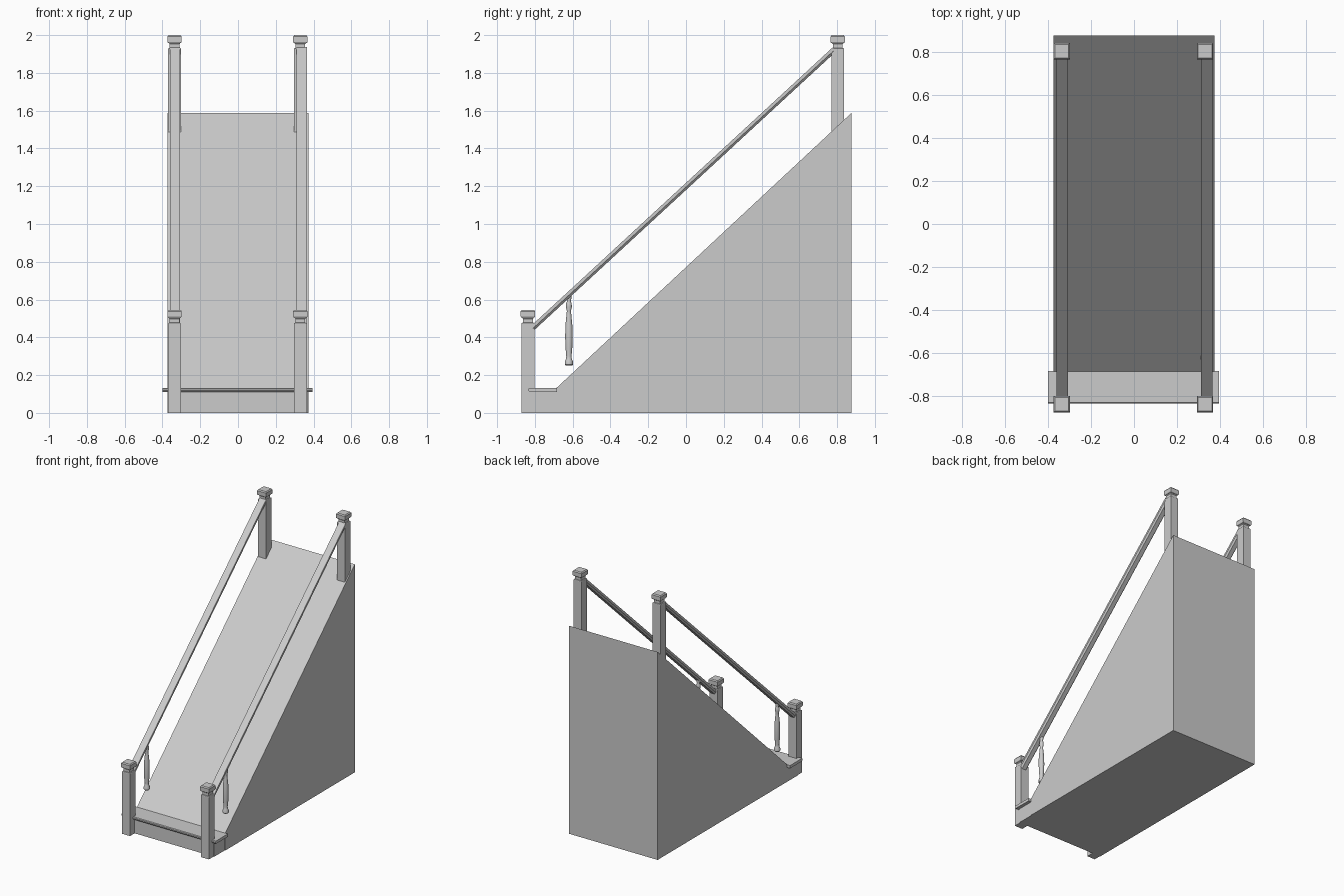
import bpy, bmesh, math
from mathutils import Vector

if "Cube" in bpy.data.objects:
    bpy.data.objects.remove(bpy.data.objects["Cube"])

grey = bpy.data.materials.new("light_grey")
grey.diffuse_color = (0.6, 0.6, 0.6, 1)
grey.use_nodes = True
grey.node_tree.nodes["Principled BSDF"].inputs["Base Color"].default_value = grey.diffuse_color


def finish(name, bm):
    bmesh.ops.recalc_face_normals(bm, faces=bm.faces)
    me = bpy.data.meshes.new(name)
    bm.to_mesh(me)
    bm.free()
    me.materials.append(grey)
    ob = bpy.data.objects.new(name, me)
    bpy.context.collection.objects.link(ob)
    return ob


def loft(bm, rings):
    """Skin a list of equal rings of points and cap both ends."""
    vs = [[bm.verts.new(p) for p in r] for r in rings]
    n = len(vs[0])
    for a, b in zip(vs, vs[1:]):
        for i in range(n):
            bm.faces.new((a[i], a[(i + 1) % n], b[(i + 1) % n], b[i]))
    bm.faces.new(vs[0])
    bm.faces.new(vs[-1])


def side_profile(name, pts, x0, x1):
    bm = bmesh.new()
    loft(bm, [[(x, y, z) for y, z in pts] for x in (x0, x1)])
    return finish(name, bm)


def stack(name, x, y, levels, sides):
    """Rings of (half width or radius, height) stacked upwards."""
    bm = bmesh.new()
    k = math.sqrt(2) if sides == 4 else 1
    loft(bm, [[(x + r * k * math.cos(math.tau * (i + .5) / sides),
                y + r * k * math.sin(math.tau * (i + .5) / sides), z)
               for i in range(sides)] for r, z in levels])
    return finish(name, bm)


# Sloped body
side_profile("sloped_body", [(-.69, 0), (.875, 0), (.875, 1.587), (-.69, .128)], -.373, .373)

# Bottom step: riser block and overhanging tread with a soft nosing
side_profile("bottom_riser", [(-.815, 0), (-.69, 0), (-.69, .112), (-.815, .112)], -.373, .369)
side_profile("bottom_tread", [(-.684, .11), (-.684, .132), (-.829, .132), (-.834, .127),
                              (-.834, .118), (-.827, .11)], -.4, .394)


def newel(name, x, y, bottom, top):
    # Square shaft, narrow neck and chamfered cap
    t = top
    stack(name, x, y, [(.034, bottom), (.034, t - .074), (.032, t - .07), (.026, t - .068),
                       (.026, t - .048), (.031, t - .042), (.034, t - .042), (.038, t - .036),
                       (.038, t - .008), (.032, t)], 4)


def rail(name, x):
    # Handrail with a narrower underside, cut vertically at the posts
    section = [(-.027, 0), (.027, 0), (.027, -.022), (.017, -.038), (-.017, -.038), (-.027, -.022)]
    bm = bmesh.new()
    loft(bm, [[(x + dx, y, z + dz) for dx, dz in section]
              for y, z in ((-.81, .47), (.78, 1.938))])
    finish(name, bm)


def baluster(name, x):
    # Turned spindle hanging below the rail
    ob = stack(name, x, -.62, [(.016, .25), (.022, .256), (.022, .272), (.016, .285), (.014, .30),
                               (.018, .34), (.020, .40), (.019, .46), (.013, .52), (.011, .54),
                               (.016, .56), (.015, .58), (.010, .59), (.013, .605), (.013, .625)], 16)
    bpy.context.view_layer.objects.active = ob
    ob.select_set(True)
    bpy.ops.object.shade_smooth_by_angle(angle=math.radians(40))
    ob.select_set(False)


for side, x in (("left", -.336), ("right", .33)):
    newel("lower_post_" + side, x, -.837, 0, .546)
    newel("upper_post_" + side, x, .803, 1.45, 2.0)
    rail("handrail_" + side, x + (.002 if side == "left" else .008))
    baluster("baluster_" + side, x)
